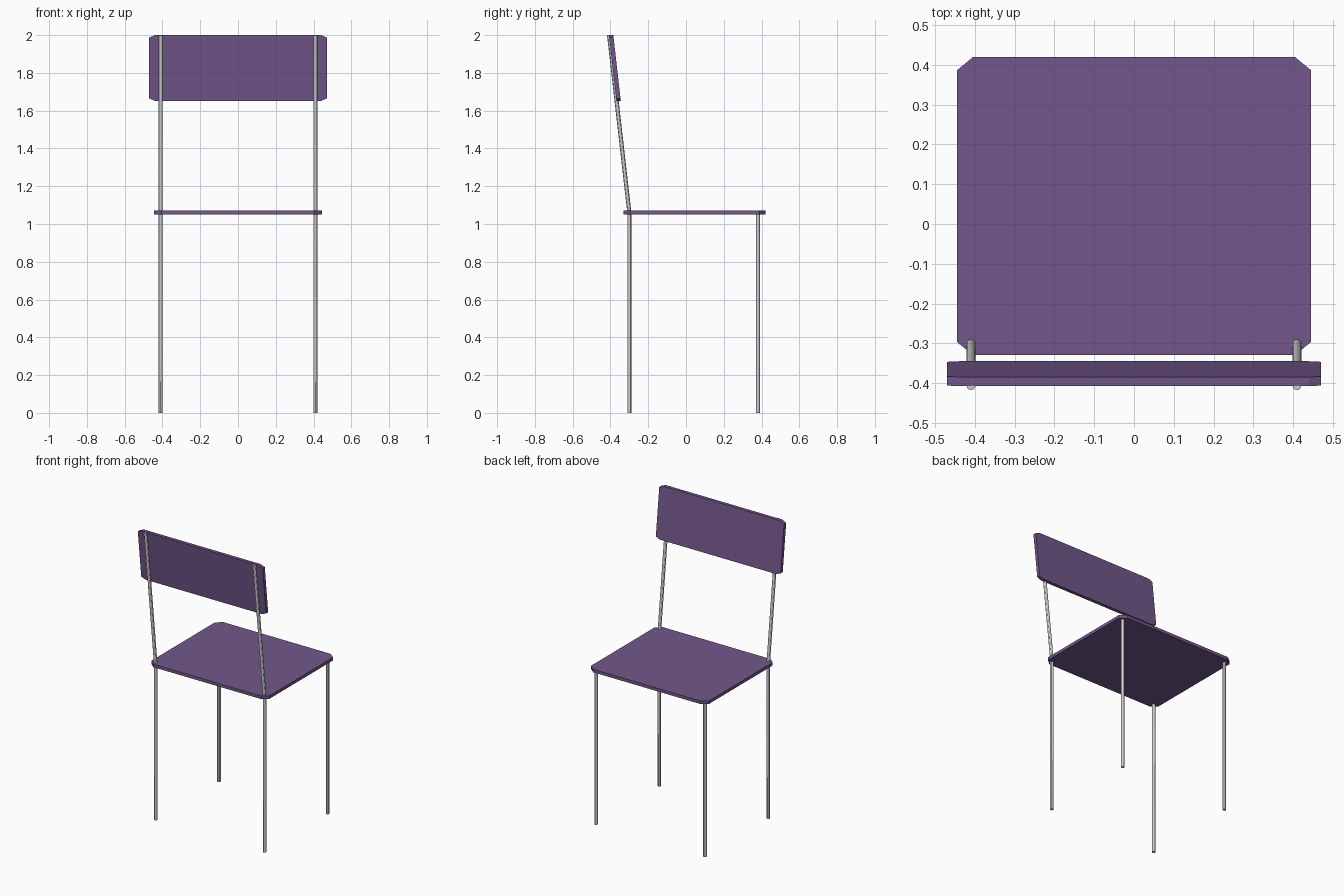
import bpy, bmesh, math

if "Cube" in bpy.data.objects:
    bpy.data.objects.remove(bpy.data.objects["Cube"])

purple = bpy.data.materials.new("purple")
purple.diffuse_color = (0.17, 0.095, 0.26, 1)
purple.use_nodes = True
purple.node_tree.nodes["Principled BSDF"].inputs["Base Color"].default_value = purple.diffuse_color


def finish(name, bm, mat=None):
    bmesh.ops.recalc_face_normals(bm, faces=bm.faces[:])
    mesh = bpy.data.meshes.new(name)
    bm.to_mesh(mesh)
    bm.free()
    obj = bpy.data.objects.new(name, mesh)
    bpy.context.collection.objects.link(obj)
    if mat:
        mesh.materials.append(mat)
    return obj


def clipped_rect(a0, a1, b0, b1, ca, cb):
    """Rectangle outline with chamfered corners."""
    return [(a0 + ca, b0), (a1 - ca, b0), (a1, b0 + cb), (a1, b1 - cb),
            (a1 - ca, b1), (a0 + ca, b1), (a0, b1 - cb), (a0, b0 + cb)]


def plate(name, points, thickness):
    bm = bmesh.new()
    face = bm.faces.new([bm.verts.new(p) for p in points])
    ext = bmesh.ops.extrude_face_region(bm, geom=[face])
    verts = [g for g in ext["geom"] if isinstance(g, bmesh.types.BMVert)]
    bmesh.ops.translate(bm, verts=verts, vec=thickness)
    return finish(name, bm, purple)


def tube(name, x, path, radius=0.011, sides=12):
    """Round rod through (y, z) path points."""
    bm = bmesh.new()
    rings = []
    for y, z in path:
        rings.append([bm.verts.new((x + radius * math.cos(math.tau * i / sides),
                                    y + radius * math.sin(math.tau * i / sides), z))
                      for i in range(sides)])
    for lo, hi in zip(rings, rings[1:]):
        for i in range(sides):
            j = (i + 1) % sides
            bm.faces.new((lo[i], lo[j], hi[j], hi[i])).smooth = True
    bm.faces.new(rings[0])
    bm.faces.new(rings[-1])
    obj = finish(name, bm)
    bpy.ops.object.select_all(action='DESELECT')
    bpy.context.view_layer.objects.active = obj
    obj.select_set(True)
    bpy.ops.object.shade_smooth_by_angle()


# Seat board
plate("seat", [(x, y, 1.05) for x, y in
               clipped_rect(-0.445, 0.445, -0.33, 0.42, 0.04, 0.033)],
      (0, 0, 0.021))

# Backrest board, leaning along the rear posts
lean = -0.114
plate("backrest", [(x, -0.368 + lean * (z - 1.65), z) for x, z in
                   clipped_rect(-0.47, 0.47, 1.652, 2.0, 0.03, 0.013)],
      (0, 0.023, 0))

# Straight legs, and legs that bend into the backrest posts
for side, x in (("left", -0.41), ("right", 0.41)):
    tube("straight_leg_" + side, x, [(0.381, 0), (0.381, 1.06)])
    tube("bent_leg_and_post_" + side, x,
         [(-0.3, 0), (-0.3, 1.06), (-0.407, 1.998)])
